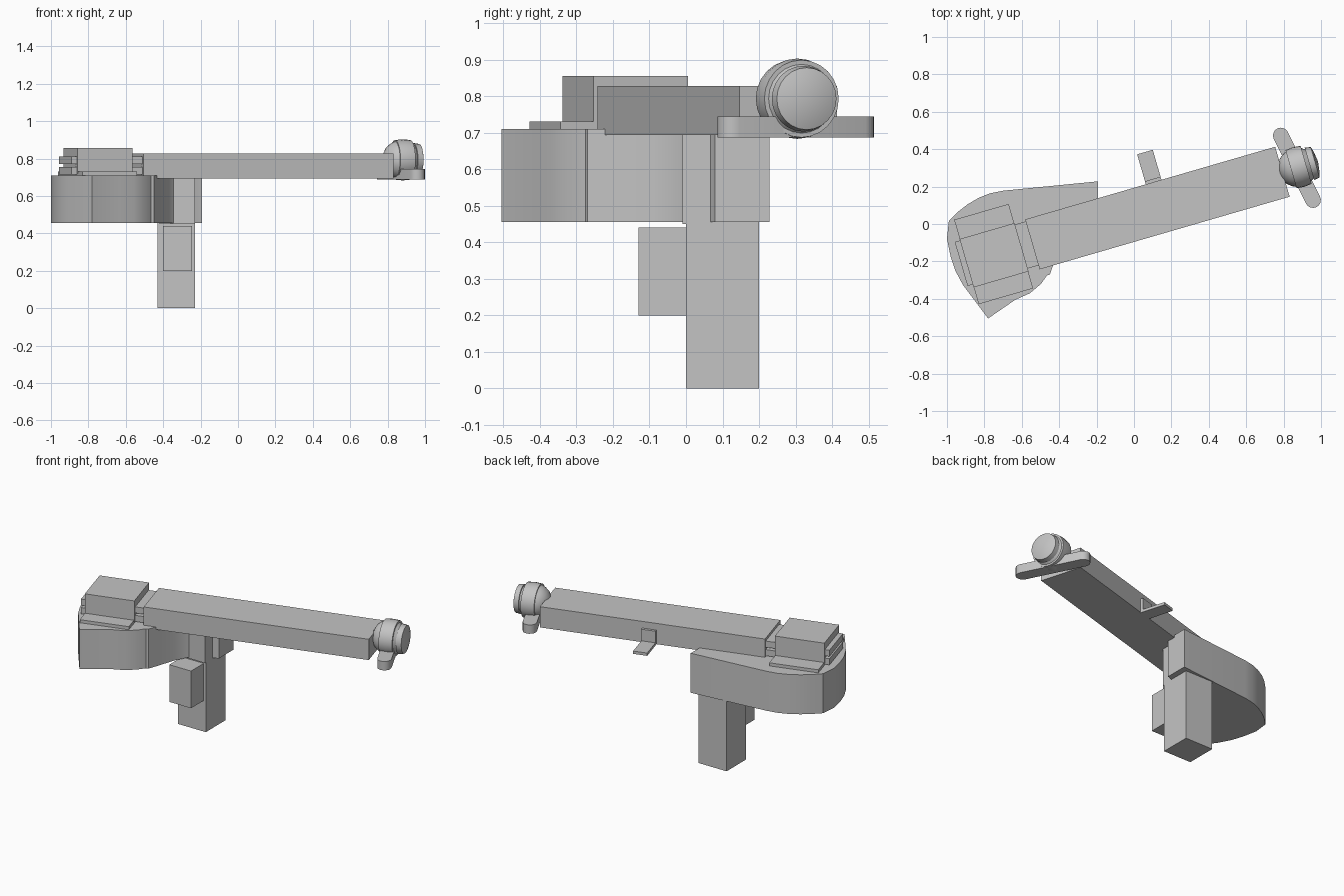
import bpy, bmesh, math
from mathutils import Matrix, Vector

cube = bpy.data.objects.get("Cube")
if cube:
    bpy.data.objects.remove(cube, do_unlink=True)

grey = bpy.data.materials.new("plain_grey")
grey.use_nodes = True
COLOUR = (0.55, 0.55, 0.55, 1)
grey.diffuse_color = COLOUR
grey.node_tree.nodes["Principled BSDF"].inputs["Base Color"].default_value = COLOUR

TURN = Matrix.Rotation(math.radians(16.2), 4, 'Z')


def finish(name, bm, turned=False, smooth=None):
    bmesh.ops.recalc_face_normals(bm, faces=bm.faces)
    mesh = bpy.data.meshes.new(name)
    bm.to_mesh(mesh)
    bm.free()
    mesh.materials.append(grey)
    obj = bpy.data.objects.new(name, mesh)
    bpy.context.collection.objects.link(obj)
    if turned:
        obj.matrix_world = TURN
    if smooth:
        bpy.ops.object.select_all(action='DESELECT')
        obj.select_set(True)
        bpy.context.view_layer.objects.active = obj
        bpy.ops.object.shade_smooth_by_angle(angle=math.radians(smooth))
    return obj


def box(name, x, y, z, turned=False):
    bm = bmesh.new()
    bmesh.ops.create_cube(bm, size=1)
    for v in bm.verts:
        v.co = [lo + (c + 0.5) * (hi - lo) for c, (lo, hi) in zip(v.co, (x, y, z))]
    return finish(name, bm, turned)


def prism(name, outline, low, high, smooth):
    bm = bmesh.new()
    face = bm.faces.new([bm.verts.new((x, y, low)) for x, y in outline])
    grown = bmesh.ops.extrude_face_region(bm, geom=[face])
    verts = [g for g in grown["geom"] if isinstance(g, bmesh.types.BMVert)]
    bmesh.ops.translate(bm, verts=verts, vec=(0, 0, high - low))
    return finish(name, bm, smooth=smooth)


# Curved housing, with a hollow flank towards the front
prism("housing", [
    (-0.193, 0.228), (-0.70, 0.178), (-0.77, 0.164), (-0.83, 0.14), (-0.89, 0.105),
    (-0.94, 0.066), (-0.99, 0.016), (-1.0, -0.08), (-0.98, -0.176), (-0.955, -0.25),
    (-0.915, -0.325), (-0.78, -0.505), (-0.636, -0.406), (-0.556, -0.37),
    (-0.497, -0.32), (-0.465, -0.275), (-0.45, -0.27), (-0.425, -0.2),
    (-0.39, -0.09), (-0.35, -0.015), (-0.28, 0.05), (-0.193, 0.08)],
    0.455, 0.71, 25)

# Grip, its neck and the block in front of it
box("grip", (-0.43, -0.23), (0, 0.2), (0, 0.46))
box("grip_neck", (-0.42, -0.23), (-0.01, 0.1), (0.45, 0.70))
box("front_block", (-0.4, -0.245), (-0.13, 0.01), (0.2, 0.44))

# Long beam and the head at its rear end
box("beam", (-0.552, 0.84), (-0.092, 0.186), (0.694, 0.828), True)
box("head_plate", (-0.917, -0.614), (-0.18, 0.29), (0.70, 0.73), True)
box("head_block", (-0.918, -0.612), (-0.086, 0.183), (0.72, 0.855), True)
for i, z in enumerate(((0.715, 0.755), (0.77, 0.81))):
    box(f"head_slab_{i + 1}", (-0.947, -0.54), (-0.07, 0.175), z, True)

# Angle bracket on the back of the beam
box("bracket_upright", (0.12, 0.207), (0.18, 0.203), (0.692, 0.785), True)
box("bracket_foot", (0.12, 0.207), (0.18, 0.353), (0.692, 0.71), True)

# Lever under the end knob: a flat bar with round ends
ends = (Vector((0.785, 0.473)), Vector((0.957, 0.128)))
along = ends[1] - ends[0]
heading = math.atan2(along.y, along.x)
lever = []
for centre, start in ((ends[1], heading - math.pi / 2), (ends[0], heading + math.pi / 2)):
    for i in range(9):
        a = start + math.pi * i / 8
        lever.append((centre.x + 0.042 * math.cos(a), centre.y + 0.042 * math.sin(a)))
prism("lever", lever, 0.687, 0.744, 30)

# Knob turned around the beam axis: ball, collar and domed cap
profile = [(0.82, 0), (0.826, 0.035), (0.845, 0.07), (0.87, 0.09), (0.888, 0.098),
           (0.888, 0.106), (0.93, 0.11), (0.972, 0.106), (0.972, 0.094),
           (0.99, 0.08), (0.99, 0.09), (1.022, 0.085), (1.03, 0.06), (1.038, 0)]
bm = bmesh.new()
pts = [bm.verts.new((u, 0.047 + r, 0.793)) for u, r in profile]
lines = [bm.edges.new(pair) for pair in zip(pts, pts[1:])]
bmesh.ops.spin(bm, geom=pts + lines, cent=(0, 0.047, 0.793), axis=(1, 0, 0),
               angle=math.tau, steps=24)
bmesh.ops.remove_doubles(bm, verts=bm.verts, dist=0.0005)
finish("end_knob", bm, True, 32)
